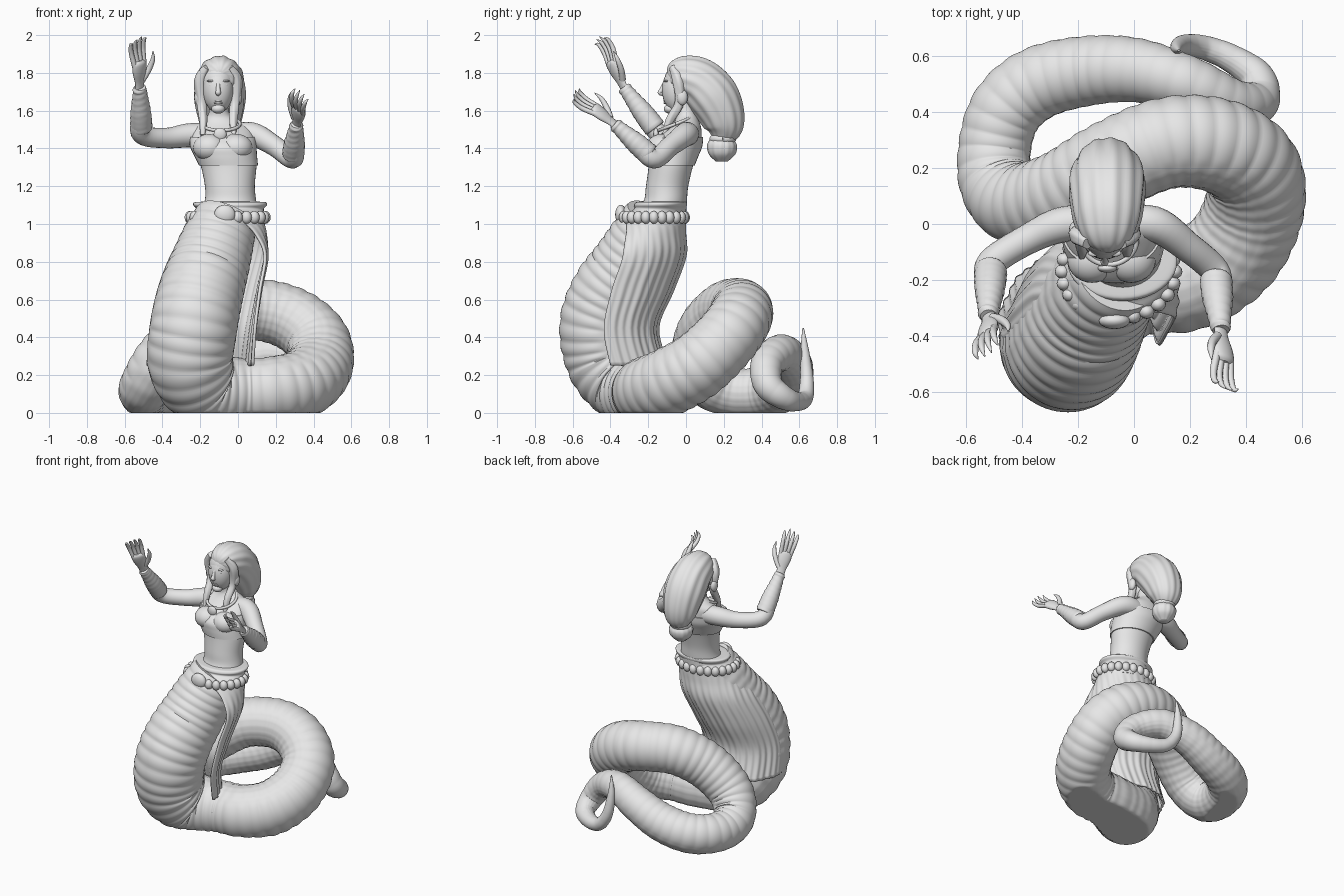
import bpy, bmesh, math
from mathutils import Vector, Matrix

cube = bpy.data.objects.get("Cube")
if cube:
    bpy.data.objects.remove(cube, do_unlink=True)

stone = bpy.data.materials.new("plain_grey")
stone.use_nodes = True
stone.diffuse_color = (0.8, 0.8, 0.8, 1)
stone.node_tree.nodes["Principled BSDF"].inputs["Base Color"].default_value = (0.8, 0.8, 0.8, 1)
parts = []


def finish(name, bm):
    mesh = bpy.data.meshes.new(name)
    bmesh.ops.recalc_face_normals(bm, faces=bm.faces)
    bm.to_mesh(mesh)
    bm.free()
    mesh.materials.append(stone)
    obj = bpy.data.objects.new(name, mesh)
    bpy.context.collection.objects.link(obj)
    parts.append(obj)
    return obj


def smooth_rows(rows, steps):
    """Catmull-Rom interpolation through rows of numbers."""
    out = []
    last = len(rows) - 1
    for i in range(last):
        a, b, c, d = (rows[max(0, min(last, i + k))] for k in (-1, 0, 1, 2))
        for s in range(steps):
            t = s / steps
            out.append([q + t * (r - p) / 2 + t * t * (p - 2.5 * q + 2 * r - d_ / 2)
                        + t ** 3 * (1.5 * (q - r) + (d_ - p) / 2)
                        for p, q, r, d_ in zip(a, b, c, d)])
    out.append(list(rows[-1]))
    return out


def skin(name, rings, closed=True):
    """Skin a stack of rings; closed rings also get end caps."""
    bm = bmesh.new()
    grid = [[bm.verts.new(p) for p in ring] for ring in rings]
    n = len(grid[0])
    for lo, hi in zip(grid, grid[1:]):
        for i in range(n if closed else n - 1):
            j = (i + 1) % n
            bm.faces.new((lo[i], lo[j], hi[j], hi[i]))
    if closed:
        bm.faces.new(grid[0])
        bm.faces.new(grid[-1])
    return finish(name, bm)


def sweep(name, rows, normal, sides=16, steps=6, flat=1.0, relief=None):
    """Tube along (x, y, z, radius) rows; flat squashes it across the normal."""
    path = smooth_rows(rows, steps)
    pts = [Vector(p[:3]) for p in path]
    normal, length, rings = Vector(normal), 0.0, []
    for i, p in enumerate(pts):
        tangent = (pts[min(i + 1, len(pts) - 1)] - pts[max(i - 1, 0)]).normalized()
        normal = (normal - tangent * normal.dot(tangent)).normalized()
        side = tangent.cross(normal)
        if i:
            length += (p - pts[i - 1]).length
        ring = []
        for k in range(sides):
            a = math.tau * k / sides
            r = max(path[i][3], 0.002)
            r += relief(a, length, r) if relief else 0
            q = p + normal * (r * math.cos(a)) + side * (r * flat * math.sin(a))
            ring.append((q.x, q.y, max(q.z, 0)))
        rings.append(ring)
    return skin(name, rings)


def ball(name, centre, size, segments=20):
    bm = bmesh.new()
    bmesh.ops.create_uvsphere(bm, u_segments=segments, v_segments=segments // 2 + 2, radius=1,
                              matrix=Matrix.Translation(centre) @ Matrix.Diagonal((*size, 1)))
    return finish(name, bm)


def hoop(name, centre, rx, ry, thick, tilt=0.0):
    """Elliptical band; tilt lowers its front."""
    rows = []
    for k in range(33):
        a = math.tau * k / 32
        rows.append((centre[0] + rx * math.cos(a), centre[1] + ry * math.sin(a),
                     centre[2] + tilt * math.sin(a), thick))
    return sweep(name, rows, (0, 0, 1), sides=10, steps=2)


# Serpent body: belly plates on one side, scale bumps on the other
def scales(a, s, r):
    belly = max(0.0, min(1.0, math.cos(a) * 2.5 + 0.2))
    plate = 0.035 * r * (abs(math.sin(s * 52)) - 0.7) * min(1, r * 7)
    bump = 0.014 * r * math.sin(11 * a + s * 48) * math.sin(11 * a - s * 48)
    return belly * plate + (1 - belly) * bump


coils = [
    (-.055, -.16, 1.04, .165), (-.1, -.21, .93, .19), (-.15, -.29, .78, .21),
    (-.2, -.39, .62, .225), (-.235, -.44, .45, .23), (-.25, -.4, .26, .225),
    (-.17, -.29, .13, .205), (.02, -.22, .11, .18), (.2, -.2, .12, .18),
    (.35, -.1, .16, .18), (.43, .06, .25, .178), (.42, .2, .38, .172),
    (.3, .28, .49, .168), (.12, .29, .545, .163), (-.08, .21, .535, .16),
    (-.25, .11, .43, .156), (-.4, .07, .28, .148), (-.48, .13, .16, .138),
    (-.5, .25, .11, .13), (-.46, .4, .11, .13), (-.35, .5, .13, .13), (-.18, .545, .18, .125),
    (.0, .55, .26, .115), (.19, .5, .315, .1), (.35, .43, .26, .088),
    (.44, .435, .15, .077), (.44, .52, .08, .063), (.35, .59, .06, .05),
    (.25, .63, .08, .043), (.18, .64, .17, .036), (.155, .63, .31, .025), (.16, .62, .45, .004)]
sweep("serpent_body", coils, (0, -1, 0), sides=72, steps=24, relief=scales)

# Pleated skirt wrapped around the back: z, centre, radii, forward wrap in degrees
skirt_rows = [(1.03, -.055, -.16, .19, .16, 70), (.95, -.07, -.19, .22, .19, 42),
              (.83, -.105, -.25, .265, .25, 20), (.65, -.16, -.33, .285, .265, 14),
              (.45, -.2, -.4, .295, .255, 8), (.25, -.22, -.39, .3, .295, 2)]
rings = []
for z, cx, cy, rx, ry, wrap in smooth_rows(skirt_rows, 6):
    ring = []
    for k in range(141):
        a = math.radians(-wrap + (180 + 2 * wrap) * k / 140)
        pleat = 1 + 0.012 * min(1, (1.1 - z) * 4) * (math.sin(k * .9) + math.sin(k * .31))
        squeeze = 0.86 + .1 * z if math.cos(a) < 0 else 1
        ring.append((cx + rx * pleat * squeeze * math.cos(a), cy + ry * pleat * math.sin(a), z))
    rings.append(ring)
skirt = skin("pleated_skirt", rings, closed=False)
skirt.modifiers.new("cloth_thickness", "SOLIDIFY").thickness = 0.014


def loft(name, rows, sides=40, grow=0.0):
    """Stacked ellipses: z, centre, radii."""
    skin(name, [[(cx + (rx + grow) * math.cos(math.tau * k / sides),
                  cy + (ry + grow) * math.sin(math.tau * k / sides), z) for k in range(sides)]
                for z, cx, cy, rx, ry in smooth_rows(rows, 6)])


# Belt with beads and a round buckle
loft("belt_sash", [(.99, -.055, -.165, .195, .165), (1.05, -.055, -.16, .195, .16),
                   (1.08, -.043, -.14, .18, .135), (1.1, -.042, -.135, .195, .14),
                   (1.115, -.042, -.13, .19, .135), (1.118, -.04, -.125, .15, .12)])
for k in range(24):
    a = math.tau * k / 24
    ball("belt_bead", (-.055 + .2 * math.cos(a), -.17 + .165 * math.sin(a), 1.035), (.028, .026, .034), 12)
ball("belt_buckle", (-.07, -.345, 1.05), (.056, .03, .052))

# Torso, neck and strapless top
chest = [(1.31, -.05, -.08, .148, .118), (1.36, -.065, -.072, .158, .13),
         (1.41, -.078, -.06, .168, .138), (1.46, -.08, -.035, .168, .118)]
loft("torso", [(1.05, -.05, -.14, .16, .14), (1.12, -.04, -.11, .137, .115),
               (1.2, -.043, -.1, .132, .112)] + chest +
     [(1.51, -.085, -.005, .15, .085), (1.55, -.095, .005, .09, .062),
      (1.59, -.1, 0, .054, .052), (1.68, -.105, -.02, .05, .052)])
loft("wrap_top", chest, grow=.008)
for side in (-1, 1):
    ball("bust", (-.08 + side * .07, -.128, 1.405), (.088, .082, .072), 28)
hoop("necklace", (-.09, -.055, 1.53), .1, .09, .009, tilt=.035)
ball("pendant", (-.095, -.158, 1.475), (.034, .016, .034))

# Head and face
ball("skull", (-.105, .0, 1.755), (.095, .115, .11), 28)
ball("face", (-.105, -.045, 1.71), (.08, .082, .122), 28)
ball("chin", (-.105, -.085, 1.61), (.036, .032, .026))
sweep("nose", [(-.105, -.112, 1.75, .01), (-.105, -.13, 1.71, .012), (-.105, -.135, 1.695, .015),
               (-.105, -.115, 1.685, .008)], (1, 0, 0), sides=10)
for z in (1.652, 1.641):
    ball("lip", (-.105, -.107, z), (.024, .012, .007), 12)
for side in (-1, 1):
    x = -.105 + side * .034
    ball("eye", (x, -.103, 1.735), (.017, .011, .008), 12)
    ball("brow", (x, -.104, 1.757), (.026, .013, .007), 12)
    ball("ear", (-.105 + side * .088, -.005, 1.72), (.016, .025, .04), 12)
    ball("earring", (-.105 + side * .105, -.02, 1.67), (.022, .03, .042), 16)


# Swept-back hair, tied low, with two front locks
def strands(a, s, r):
    return r * (0.022 * math.sin(13 * a + 4 * s) + .012 * math.sin(7 * a - 6 * s))


x = -.095
sweep("hair", [(x, -.1, 1.795, .02), (x, -.07, 1.795, .078), (x, .0, 1.78, .115), (x, .075, 1.745, .13),
               (x, .14, 1.675, .136), (x, .185, 1.59, .123), (x, .205, 1.51, .1), (x, .2, 1.45, .06)],
      (1, 0, 0), sides=78, relief=strands)
hoop("hair_tie", (x, .195, 1.45), .05, .05, .022)
sweep("hair_knot", [(x, .195, 1.46, .05), (x, .192, 1.42, .078), (x, .19, 1.37, .07), (x, .19, 1.33, .03)],
      (1, 0, 0), sides=52, relief=strands)
for side in (-1, 1):
    x = -.105
    sweep("front_lock", [(x + side * .06, -.07, 1.83, .02), (x + side * .095, -.04, 1.76, .032),
                         (x + side * .088, -.035, 1.64, .025), (x + side * .08, -.085, 1.55, .022),
                         (x + side * .082, -.115, 1.47, .012)],
          (1, 0, 0), sides=24, relief=lambda a, s, r: .06 * r * math.sin(5 * a + 25 * s))


# Arms, wrapped cuffs and hands
def hand(side, wrist, tip, across):
    wrist, across = Vector(wrist), Vector(across)
    reach = Vector(tip) - wrist
    across = (across - reach * across.dot(reach) / reach.length_squared).normalized()
    bend = reach.cross(across).normalized() * 0.018

    def at(along, sideways, curl=0.0):
        return wrist + reach * along + across * sideways + bend * curl

    sweep(side + "_palm", [(*at(-.05, 0), .028), (*at(.1, 0), .03), (*at(.3, 0), .043),
                           (*at(.46, 0), .042), (*at(.52, 0), .02)], across, flat=.5)
    for i in range(4):
        end = 1 - 0.06 * abs(i - 1.3)
        sweep(side + "_finger", [(*at(.42, .032 - .021 * i), .014), (*at(.68, .042 - .027 * i, 1), .013),
                                 (*at(.86, .046 - .03 * i, .7), .01), (*at(end, .046 - .031 * i, -.4), .002)],
              across, sides=10, steps=4)
    sweep(side + "_thumb", [(*at(.12, .02), .017), (*at(.3, .058, -.5), .016), (*at(.48, .078, -1), .012),
                            (*at(.64, .08, -1), .002)], across, sides=10, steps=4)


def arm(side, shoulder, upper, elbow, wrist, tip, across):
    sweep(side + "_arm", [(-.08, .0, 1.46, .06), (*shoulder, .064), (*upper, .054), (*elbow, .052),
                          (*Vector(elbow).lerp(Vector(wrist), .4), .048), (*wrist, .028)], (0, 0, 1), sides=20)
    cuff = [(*Vector(elbow).lerp(Vector(wrist), t), r)
            for t, r in ((.12, .05), (.16, .058), (.45, .055), (.7, .045), (.9, .037), (.95, .037), (1, .03))]
    sweep(side + "_cuff", cuff, (0, 0, 1), sides=20,
          relief=lambda a, s, r: .0015 * math.sin(s * 170 + 2 * math.sin(a)))
    hand(side, wrist, tip, across)


arm("left", (.07, .0, 1.475), (.19, -.08, 1.415), (.29, -.17, 1.345), (.31, -.38, 1.53),
    (.335, -.6, 1.7), (-.6, .1, .6))
arm("right", (-.245, .0, 1.47), (-.38, -.055, 1.455), (-.51, -.14, 1.475), (-.52, -.33, 1.725),
    (-.525, -.465, 1.995), (.7, .6, .1))

bpy.ops.object.select_all(action='DESELECT')
for obj in parts:
    obj.select_set(True)
bpy.context.view_layer.objects.active = parts[0]
bpy.ops.object.shade_smooth_by_angle(angle=math.radians(45))
